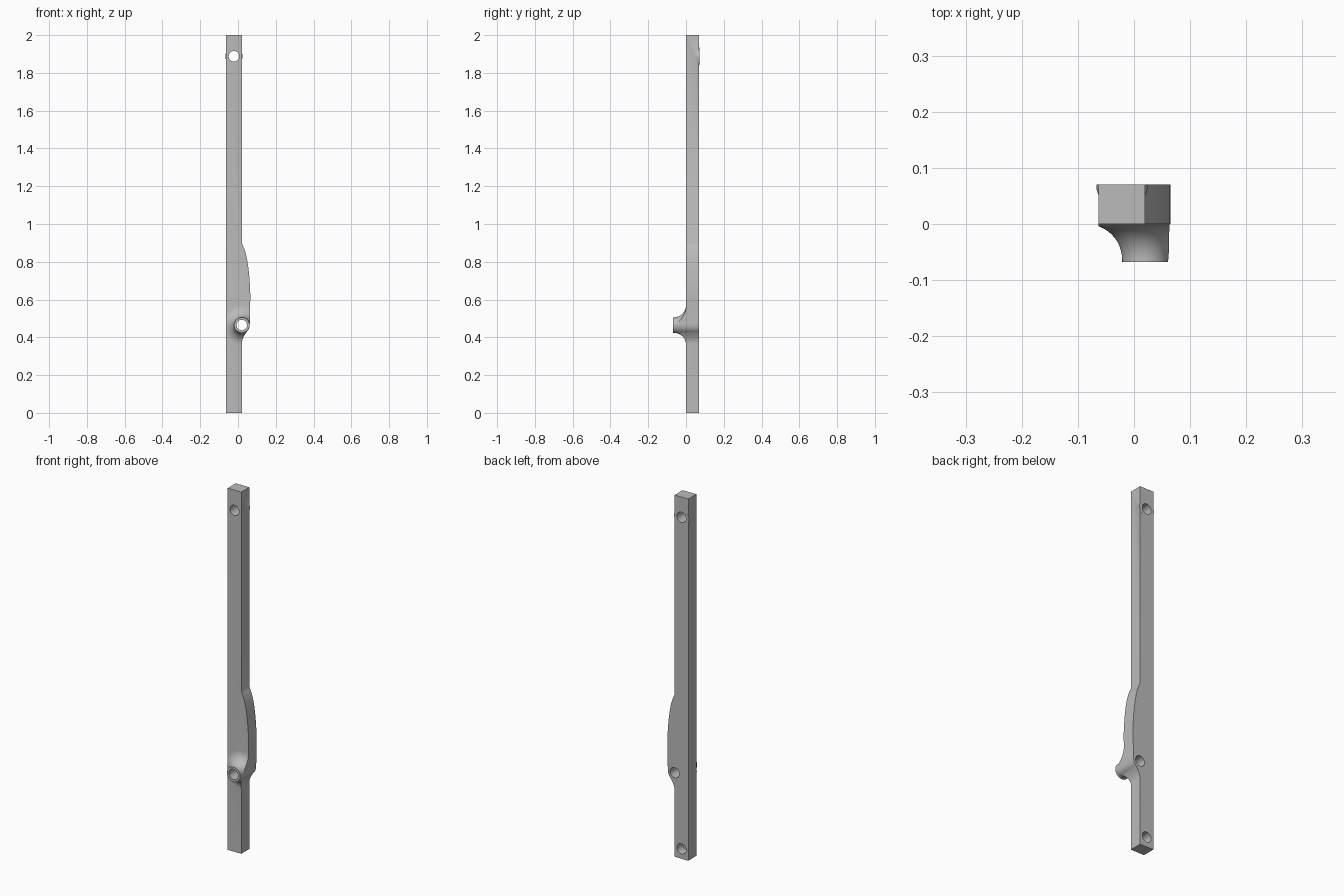
import bpy, bmesh, math
from mathutils import Vector

cube = bpy.data.objects.get("Cube")
if cube:
    bpy.data.objects.remove(cube, do_unlink=True)

grey = bpy.data.materials.new("plain grey")
grey.use_nodes = True
colour = (0.5, 0.5, 0.5, 1)
grey.diffuse_color = colour
grey.node_tree.nodes["Principled BSDF"].inputs["Base Color"].default_value = colour


def finish(name, bm):
    bmesh.ops.recalc_face_normals(bm, faces=bm.faces)
    mesh = bpy.data.meshes.new(name)
    bm.to_mesh(mesh)
    bm.free()
    mesh.materials.append(grey)
    obj = bpy.data.objects.new(name, mesh)
    bpy.context.collection.objects.link(obj)
    return obj


def prism(name, outline, y0, y1):
    """Extrude an x-z outline along y."""
    bm = bmesh.new()
    face = bm.faces.new([bm.verts.new((x, y0, z)) for x, z in outline])
    new = bmesh.ops.extrude_face_region(bm, geom=[face])["geom"]
    verts = [v for v in new if isinstance(v, bmesh.types.BMVert)]
    bmesh.ops.translate(bm, verts=verts, vec=(0, y1 - y0, 0))
    return finish(name, bm)


def lathe(name, cx, cz, profile, sides=48):
    """Turn a (radius, y) profile around an axis parallel to y."""
    bm = bmesh.new()
    rings = []
    for r, y in profile:
        angles = [math.tau * i / sides for i in range(sides)]
        rings.append([bm.verts.new((cx + r * math.cos(a), y, cz + r * math.sin(a)))
                      for a in angles])
    for a, b in zip(rings, rings[1:]):
        for i in range(sides):
            j = (i + 1) % sides
            bm.faces.new((a[i], a[j], b[j], b[i]))
    bm.faces.new(rings[0])
    bm.faces.new(rings[-1])
    return finish(name, bm)


def combine(target, tool, operation):
    """Apply a boolean and discard the tool."""
    tool.hide_render = True
    mod = target.modifiers.new("join", "BOOLEAN")
    mod.operation, mod.solver, mod.object = operation, "EXACT", tool
    bpy.context.view_layer.objects.active = target
    bpy.ops.object.modifier_apply(modifier=mod.name)
    bpy.data.objects.remove(tool, do_unlink=True)


def smooth_path(points, steps=4):
    """Catmull-Rom curve through the points."""
    p = [Vector(q) for q in points]
    p = [p[0] * 2 - p[1]] + p + [p[-1] * 2 - p[-2]]
    out = []
    for a, b, c, d in zip(p, p[1:], p[2:], p[3:]):
        for i in range(steps):
            t = i / steps
            out.append((b * 2 + (c - a) * t + (a * 2 - b * 5 + c * 4 - d) * t ** 2
                        + (b * 3 - a - c * 3 + d) * t ** 3) / 2)
    return out + [p[-2]]


LEFT, RIGHT, DEPTH = 0.02, -0.063, 0.07
MID = (LEFT + RIGHT) / 2
BOSS_X, BOSS_Z, BOSS_R, BOSS_Y = 0.02, 0.465, 0.041, -0.068

# Bar slab, trimmed to its outline later
bar = prism("bar", [(-0.3, 0), (0.3, 0), (0.3, 2), (-0.3, 2)], 0, DEPTH)

# Flared boss on the front
fillet = 0.064
flare = [(BOSS_R, BOSS_Y)]
for i in range(13):
    a = math.pi / 2 * i / 12
    flare.append((BOSS_R + fillet * (1 - math.cos(a)), -fillet + fillet * math.sin(a)))
flare.append((BOSS_R + fillet, 0.03))
combine(bar, lathe("boss", BOSS_X, BOSS_Z, flare), "UNION")

# Side outline with the bulge on the left edge
bulge = smooth_path([(LEFT, 0.37), (0.023, 0.385), (0.031, 0.405), (0.044, 0.426),
                     (0.056, 0.443), (0.062, 0.47), (0.063, 0.53), (0.065, 0.6),
                     (0.064, 0.66), (0.058, 0.74), (0.05, 0.8), (0.038, 0.855),
                     (LEFT, 0.9)])
outline = [(RIGHT, -0.2), (LEFT, -0.2), *bulge, (LEFT, 2.2), (RIGHT, 2.2)]
combine(bar, prism("trim", outline, -0.3, 0.3), "INTERSECT")

# Thin collar swelling past the bar around the top hole
TOP_Z = 1.888
collar = [(0.038, 0.045), (0.0425, 0.053), (0.0455, 0.062), (0.0455, DEPTH + 0.0003)]
combine(bar, lathe("collar", MID, TOP_Z, collar), "UNION")

# Two through holes and a blind hole at the back of the foot
for x, z, start in ((MID, TOP_Z, -0.2), (BOSS_X, BOSS_Z, -0.2), (MID, 0.055, 0.02)):
    combine(bar, lathe("drill", x, z, [(0.028, start), (0.028, 0.2)]), "DIFFERENCE")

bpy.ops.object.select_all(action="DESELECT")
bar.select_set(True)
bpy.context.view_layer.objects.active = bar
bpy.ops.object.shade_smooth_by_angle(angle=math.radians(30))
